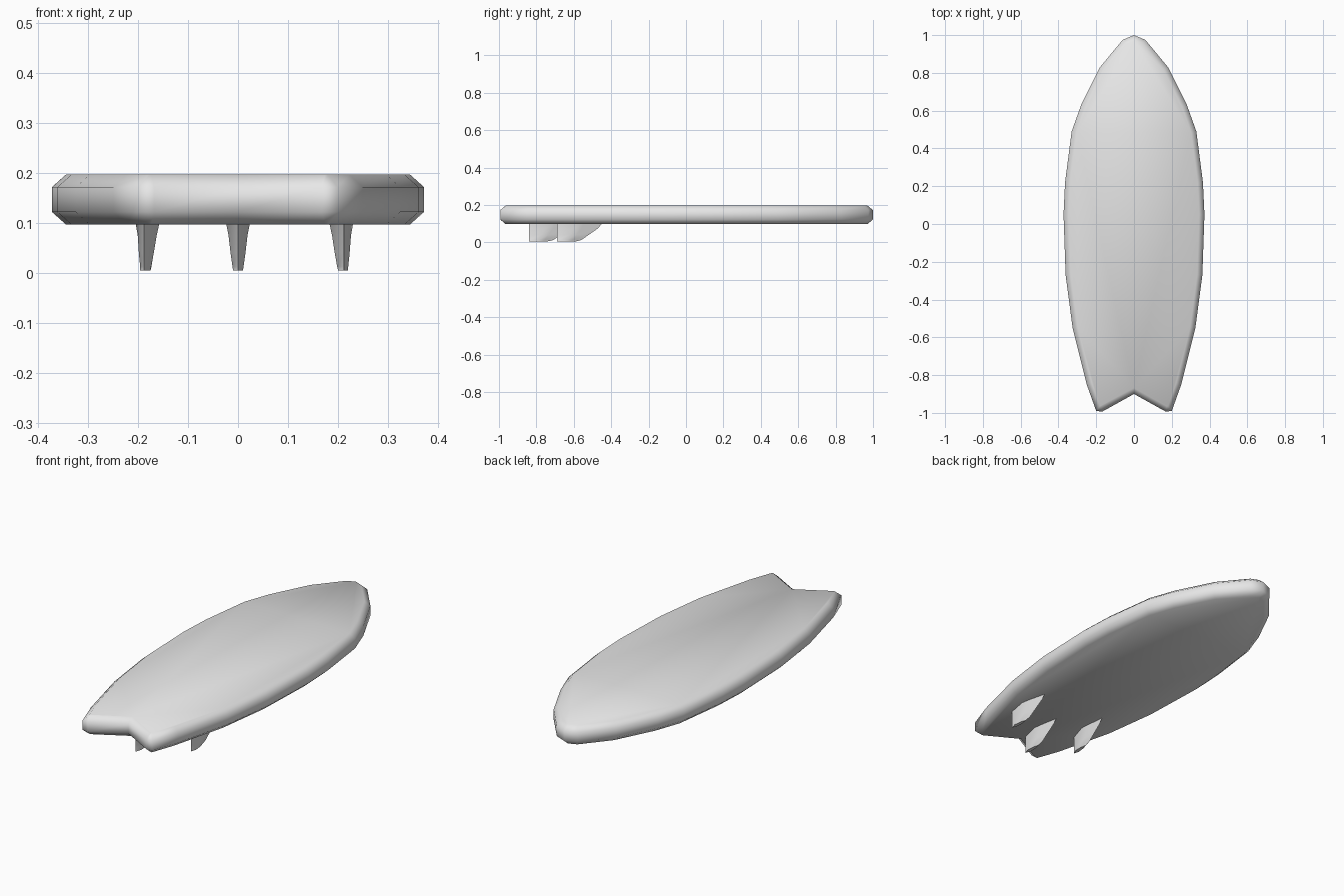
import bpy, bmesh, math
from mathutils import Vector

cube = bpy.data.objects.get("Cube")
if cube:
    bpy.data.objects.remove(cube, do_unlink=True)

mat = bpy.data.materials.new("light_grey")
mat.use_nodes = True
grey = (0.8, 0.8, 0.8, 1)
mat.diffuse_color = grey
mat.node_tree.nodes["Principled BSDF"].inputs["Base Color"].default_value = grey


def loft(name, rings, smooth_angle):
    """Join equal-length rings with quads and cap both ends."""
    bm = bmesh.new()
    loops = [[bm.verts.new(p) for p in ring] for ring in rings]
    n = len(loops[0])
    for low, high in zip(loops, loops[1:]):
        for i in range(n):
            j = (i + 1) % n
            bm.faces.new((low[i], low[j], high[j], high[i]))
    bm.faces.new(loops[0])
    bm.faces.new(loops[-1])
    bmesh.ops.recalc_face_normals(bm, faces=bm.faces)
    mesh = bpy.data.meshes.new(name)
    bm.to_mesh(mesh)
    bm.free()
    mesh.materials.append(mat)
    obj = bpy.data.objects.new(name, mesh)
    bpy.context.collection.objects.link(obj)
    bpy.ops.object.select_all(action="DESELECT")
    obj.select_set(True)
    bpy.context.view_layer.objects.active = obj
    bpy.ops.object.shade_smooth_by_angle(angle=math.radians(smooth_angle))
    return obj


def inset(points, amount):
    """Move a counter-clockwise outline inwards by a constant distance."""
    result = []
    for i, p in enumerate(points):
        a = (p - points[i - 1]).normalized()
        b = (points[(i + 1) % len(points)] - p).normalized()
        na, nb = Vector((-a.y, a.x)), Vector((-b.y, b.x))
        result.append(p + (na + nb) * amount / (1 + na.dot(nb)))
    return result


# Board: half outline from the tail notch to the nose, mirrored
half = [(0, -0.9), (0.168, -0.993), (0.2, -0.99), (0.25, -0.85), (0.325, -0.55),
        (0.362, -0.27), (0.373, 0.05), (0.365, 0.22), (0.33, 0.49), (0.28, 0.63),
        (0.18, 0.83), (0.06, 0.975), (0, 1)]
outline = [Vector(p) for p in half + [(-x, y) for x, y in half[-2:0:-1]]]
profile = [(0.028, 0.097), (0, 0.122), (0, 0.172), (0.028, 0.197)]
rings = [[(p.x, p.y, z) for p in inset(outline, d)] for d, z in profile]
loft("board", rings, 80)

# Fins: height, leading edge and half thickness of each level
levels = [(0.005, -0.02, 0.010), (0.012, 0.01, 0.011), (0.04, 0.05, 0.015),
          (0.075, 0.10, 0.019), (0.1, 0.12, 0.024)]


def fin(name, x, y, toe):
    rings = []
    for z, front, w in levels:
        back = -0.12
        mid = back + (front - back) * 0.5
        rings.append([(0, back, z), (w, mid - 0.02, z), (w * 0.8, mid + 0.02, z),
                      (0, front, z), (-w * 0.8, mid + 0.02, z), (-w, mid - 0.02, z)])
    obj = loft(name, rings, 50)
    obj.location = (x, y, 0)
    obj.rotation_euler.z = math.radians(toe)


fin("centre_fin", 0, -0.72, 0)
fin("left_fin", 0.206, -0.57, 3)
fin("right_fin", -0.18, -0.57, -4)
